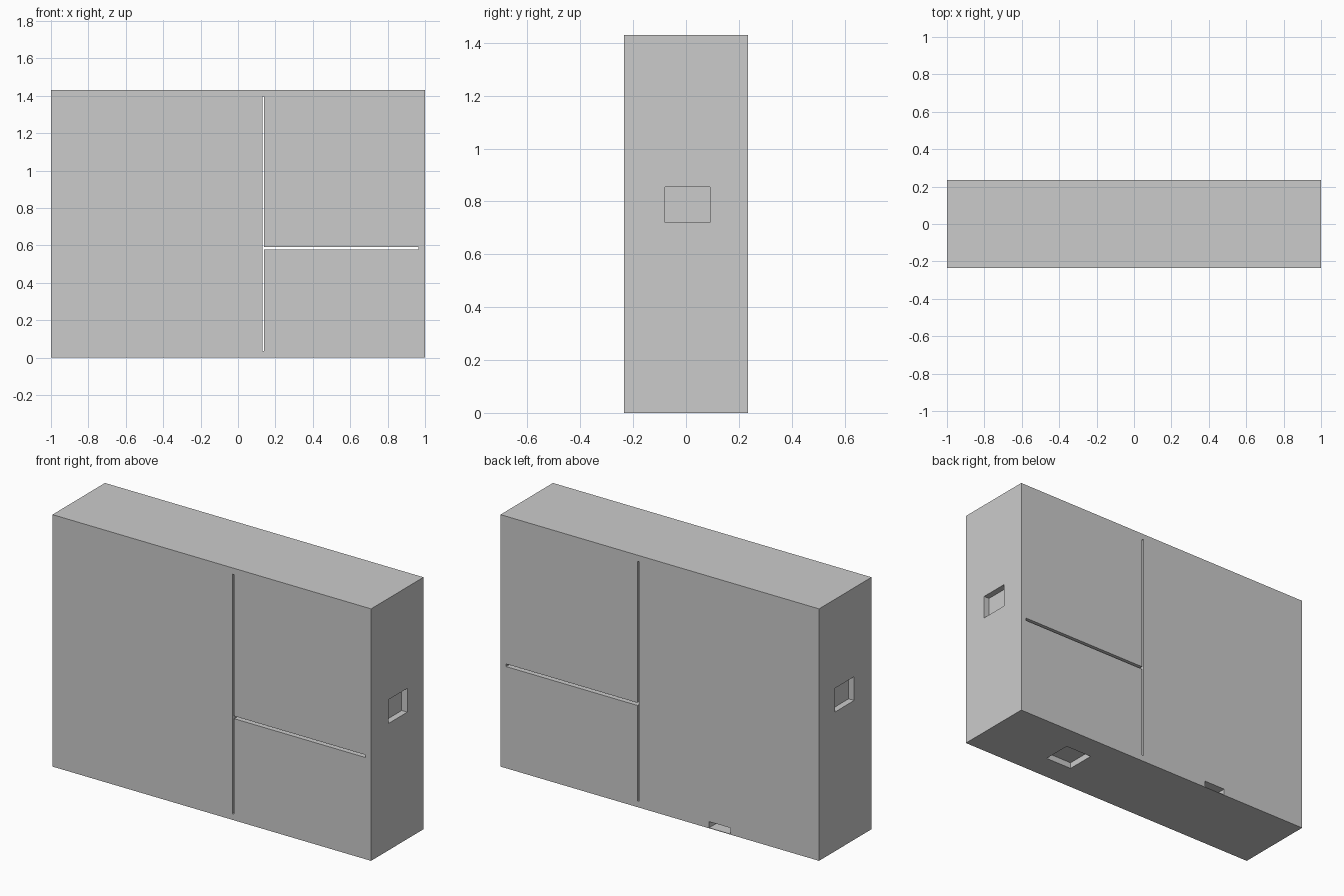
import bpy

if "Cube" in bpy.data.objects:
    bpy.data.objects.remove(bpy.data.objects["Cube"])

W, D, H = 1.0, 0.235, 1.43   # half width, half depth, height
WALL = 0.035                 # depth of the recesses / border around the slots


def box(name, lo, hi):
    """Axis-aligned box between two corners."""
    bpy.ops.mesh.primitive_cube_add(size=1, location=[(a + b) / 2 for a, b in zip(lo, hi)])
    ob = bpy.context.object
    ob.name = name
    ob.scale = [b - a for a, b in zip(lo, hi)]
    bpy.ops.object.transform_apply(location=True, rotation=True, scale=True)
    return ob


# main body
body = box("cabinet_body", (-W, -D, 0), (W, D, H))

# openings cut out of the body
openings = {
    # slots running front to back
    "vertical_slot": ((0.13, -0.4, WALL), (0.14, 0.4, H - WALL)),
    "horizontal_slot": ((0.135, -0.4, 0.577), (W - WALL, 0.4, 0.592)),
    # shallow grip recesses on the sides and underneath
    "right_recess": ((W - WALL, -0.08, 0.72), (1.1, 0.09, 0.855)),
    "left_recess": ((-1.1, -0.08, 0.79), (-W + WALL, 0.09, 0.925)),
    "bottom_recess": ((0.385, -0.08, -0.1), (0.555, 0.09, WALL)),
    # small pocket low on the back
    "back_pocket": ((-0.445, D - 0.1, 0.003), (-0.31, 0.4, 0.038)),
}

for name, (lo, hi) in openings.items():
    cutter = box(name + "_cutter", lo, hi)
    cutter.hide_render = True
    mod = body.modifiers.new(name, 'BOOLEAN')
    mod.operation = 'DIFFERENCE'
    mod.solver = 'EXACT'
    mod.object = cutter
    bpy.context.view_layer.objects.active = body
    bpy.ops.object.modifier_apply(modifier=mod.name)
    bpy.data.objects.remove(cutter, do_unlink=True)
